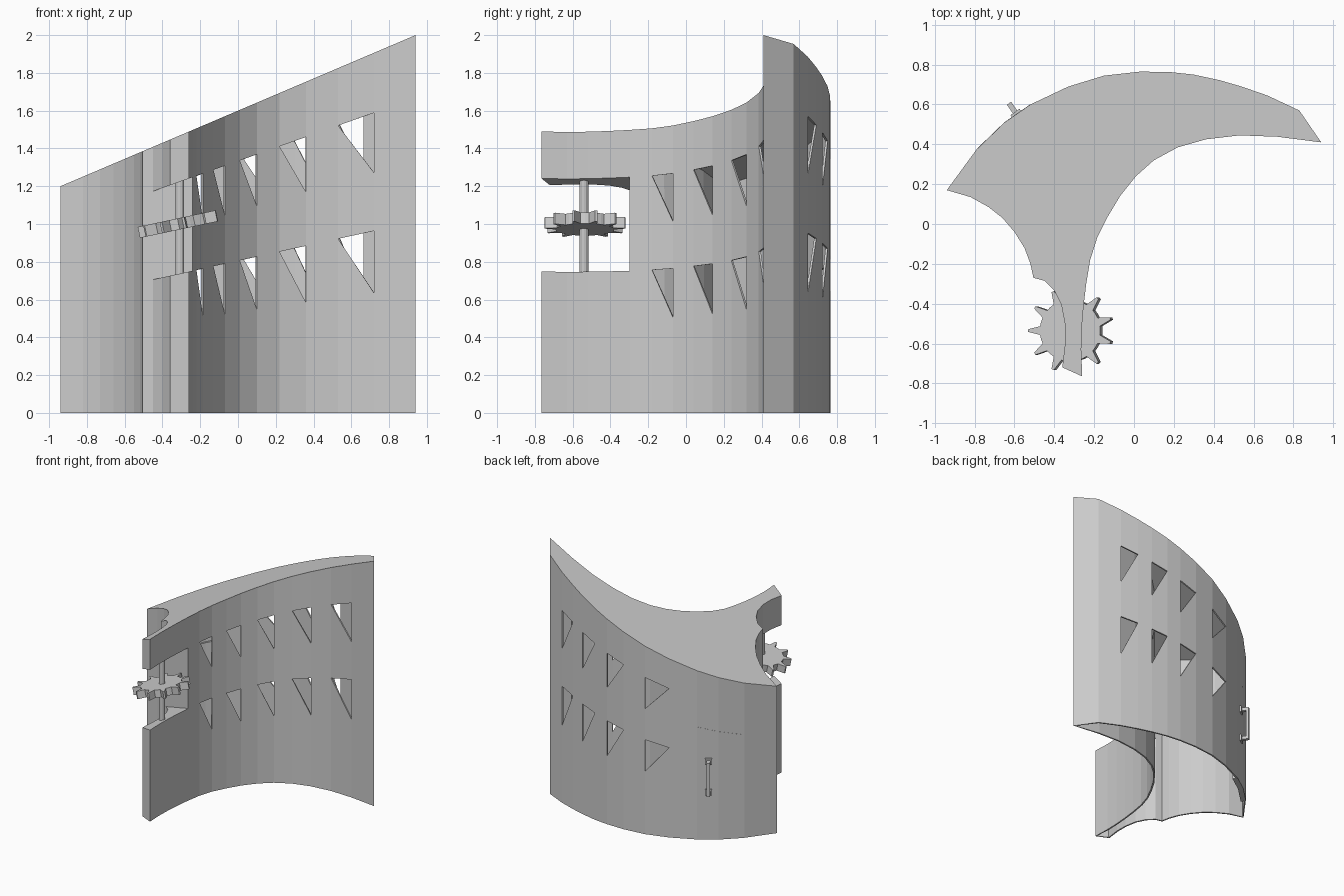
import bpy, bmesh, math
from mathutils import Vector, Matrix

if "Cube" in bpy.data.objects:
    bpy.data.objects.remove(bpy.data.objects["Cube"])

# Footprint, counter-clockwise: back arc, left curve, front tip, right curve
OUTLINE = [
    (.94, .41), (.83, .57), (.67, .645), (.54, .69), (.43, .722), (.30, .75), (.18, .763),
    (.03, .765), (-.15, .745), (-.33, .69), (-.52, .60), (-.65, .51), (-.79, .375), (-.94, .17),
    (-.82, .135), (-.73, .085), (-.66, .03), (-.60, -.04), (-.55, -.12), (-.52, -.20),
    (-.505, -.27), (-.45, -.285), (-.40, -.335), (-.365, -.405), (-.347, -.50), (-.346, -.60),
    (-.36, -.72), (-.26, -.765), (-.265, -.63), (-.262, -.52), (-.253, -.41), (-.24, -.30),
    (-.22, -.18), (-.185, -.07), (-.13, .04), (-.07, .14), (.01, .24), (.10, .32),
    (.22, .385), (.36, .425), (.53, .445), (.72, .438)]
# Storey lines as z = a + b * x
LEVELS = [(0, 0), (.533, .142), (.805, .22), (1.067, .284), (1.333, .355), (1.6, .4255)]
WINDOWS = {2, 4, 6, 8, 32, 34, 36, 38, 40}
NOTCH = range(21, 31)


def finish(name, bm):
    bmesh.ops.recalc_face_normals(bm, faces=bm.faces)
    me = bpy.data.meshes.new(name)
    bm.to_mesh(me)
    bm.free()
    ob = bpy.data.objects.new(name, me)
    bpy.context.collection.objects.link(ob)
    return ob


def prism(name, pts, low, high):
    """Vertical prism; low and high give z from x."""
    bm = bmesh.new()
    a = [bm.verts.new((x, y, low(x))) for x, y in pts]
    b = [bm.verts.new((x, y, high(x))) for x, y in pts]
    bm.faces.new(a[::-1])
    bm.faces.new(b)
    for i in range(len(pts)):
        j = (i + 1) % len(pts)
        bm.faces.new((a[i], a[j], b[j], b[i]))
    return finish(name, bm)


# Building shell: walls with triangular windows, sloped roof, open notch at the tip
bm = bmesh.new()
rings = [[bm.verts.new((x, y, a + b * x)) for x, y in OUTLINE] for a, b in LEVELS]
n = len(OUTLINE)
for k in range(len(LEVELS) - 1):
    lo, hi = rings[k], rings[k + 1]
    for i in range(n):
        j = (i + 1) % n
        if i in NOTCH and k in (2, 3):
            continue
        if i in WINDOWS and k in (1, 3):
            third = hi[i] if OUTLINE[i][0] < OUTLINE[j][0] else hi[j]
            bm.faces.new((lo[i], lo[j], third))
        else:
            bm.faces.new((lo[i], lo[j], hi[j], hi[i]))
roof = bm.faces.new(rings[-1])
bm.faces.new(rings[2][21:32])
bm.faces.new(rings[4][21:32][::-1])
bm.faces.new([rings[k][21] for k in (2, 3, 4)] + [rings[k][31] for k in (4, 3, 2)])
bmesh.ops.delete(bm, geom=[v for v in bm.verts if not v.link_faces], context='VERTS')
bmesh.ops.recalc_face_normals(bm, faces=bm.faces)
if roof.normal.z < 0:
    bmesh.ops.reverse_faces(bm, faces=bm.faces)
me = bpy.data.meshes.new("building_shell")
bm.to_mesh(me)
bm.free()
shell = bpy.data.objects.new("building_shell", me)
bpy.context.collection.objects.link(shell)
mod = shell.modifiers.new("wall_thickness", 'SOLIDIFY')
mod.thickness = .012
mod.offset = -1

# Door slab following the back wall, reaching inward
out = Vector((-.57, .82))
arc = [Vector(p) for p in OUTLINE[10:13]]
door = [p + out * .001 for p in arc] + [p - out * .04 for p in reversed(arc)]
prism("door", door, lambda x: 0, lambda x: 1.067 + .284 * x)

# Door handle: two mounts with stubs and a grip bar
turn = Matrix.Rotation(math.atan2(-.57, .82) * -1, 4, 'Z')


def handle_box(name, depth, z, size):
    bm = bmesh.new()
    bmesh.ops.create_cube(bm, size=1, matrix=Matrix.Diagonal((*size, 1)))
    ob = finish(name, bm)
    c = Vector((-.59, .552)) + out * depth
    ob.matrix_world = Matrix.Translation((c.x, c.y, z)) @ turn
    return ob


for z in (.39, .64):
    handle_box("handle_mount", .006, z, (.055, .014, .05))
    handle_box("handle_stub", .034, z, (.026, .05, .026))
handle_box("handle_grip", .056, .515, (.026, .02, .276))

# Tilted gear with eleven tapered teeth
profile = []
for t in range(11):
    mid = math.pi + t * math.tau / 11
    for da, r in ((-.14, .155), (-.03, .215), (.03, .215), (.14, .155), (math.pi / 11, .155)):
        profile.append((r * math.cos(mid + da), r * math.sin(mid + da)))
gear = prism("gear", profile, lambda x: -.03, lambda x: .03)
gear.matrix_world = Matrix.Translation((-.315, -.535, 1.0)) @ Matrix.Rotation(-.21, 4, 'Y')

# Gear shaft spanning the notch
bm = bmesh.new()
bmesh.ops.create_cone(bm, cap_ends=True, segments=12, radius1=.023, radius2=.023, depth=.50)
shaft = finish("gear_shaft", bm)
shaft.location = (-.308, -.54, .982)
